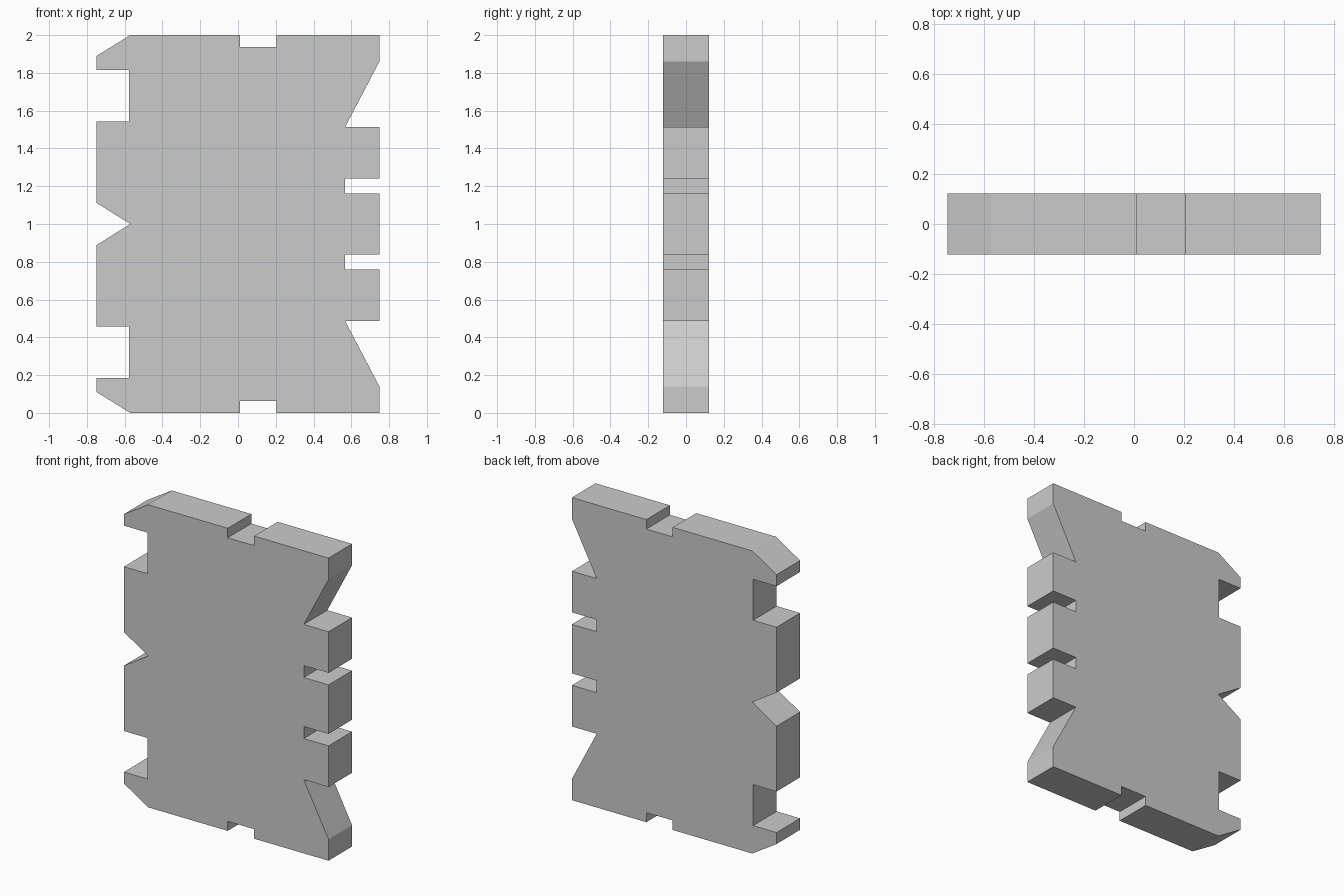
import bpy, bmesh

if "Cube" in bpy.data.objects:
    bpy.data.objects.remove(bpy.data.objects["Cube"])

W = 0.748        # half width
T = 0.123        # half thickness

# upper half outline (x, height above mid line), from left V notch round to the right side
upper = [
    (-0.57, 0.0), (-W, 0.111),                                # V notch
    (-W, 0.543), (-0.577, 0.543), (-0.577, 0.814), (-W, 0.814),  # square notch
    (-W, 0.89), (-0.571, 1.0),                                # chamfered corner
    (0.011, 1.0), (0.011, 0.937), (0.204, 0.937), (0.204, 1.0),  # top slot
    (W, 1.0), (W, 0.859), (0.567, 0.513), (W, 0.513),         # slanted notch
    (W, 0.241), (0.567, 0.241), (0.567, 0.162), (W, 0.162),   # narrow slot
]
lower = [(x, -h) for x, h in reversed(upper[1:])]

# notched panel: mirrored outline extruded through its thickness
bm = bmesh.new()
face = bm.faces.new([bm.verts.new((x, -T, 1 + h)) for x, h in upper + lower])
ext = bmesh.ops.extrude_face_region(bm, geom=[face], use_keep_orig=True)
moved = [v for v in ext["geom"] if isinstance(v, bmesh.types.BMVert)]
bmesh.ops.translate(bm, verts=moved, vec=(0, 2 * T, 0))
bmesh.ops.recalc_face_normals(bm, faces=bm.faces)
mesh = bpy.data.meshes.new("notched_panel")
bm.to_mesh(mesh)
bm.free()
panel = bpy.data.objects.new("notched_panel", mesh)
bpy.context.collection.objects.link(panel)
